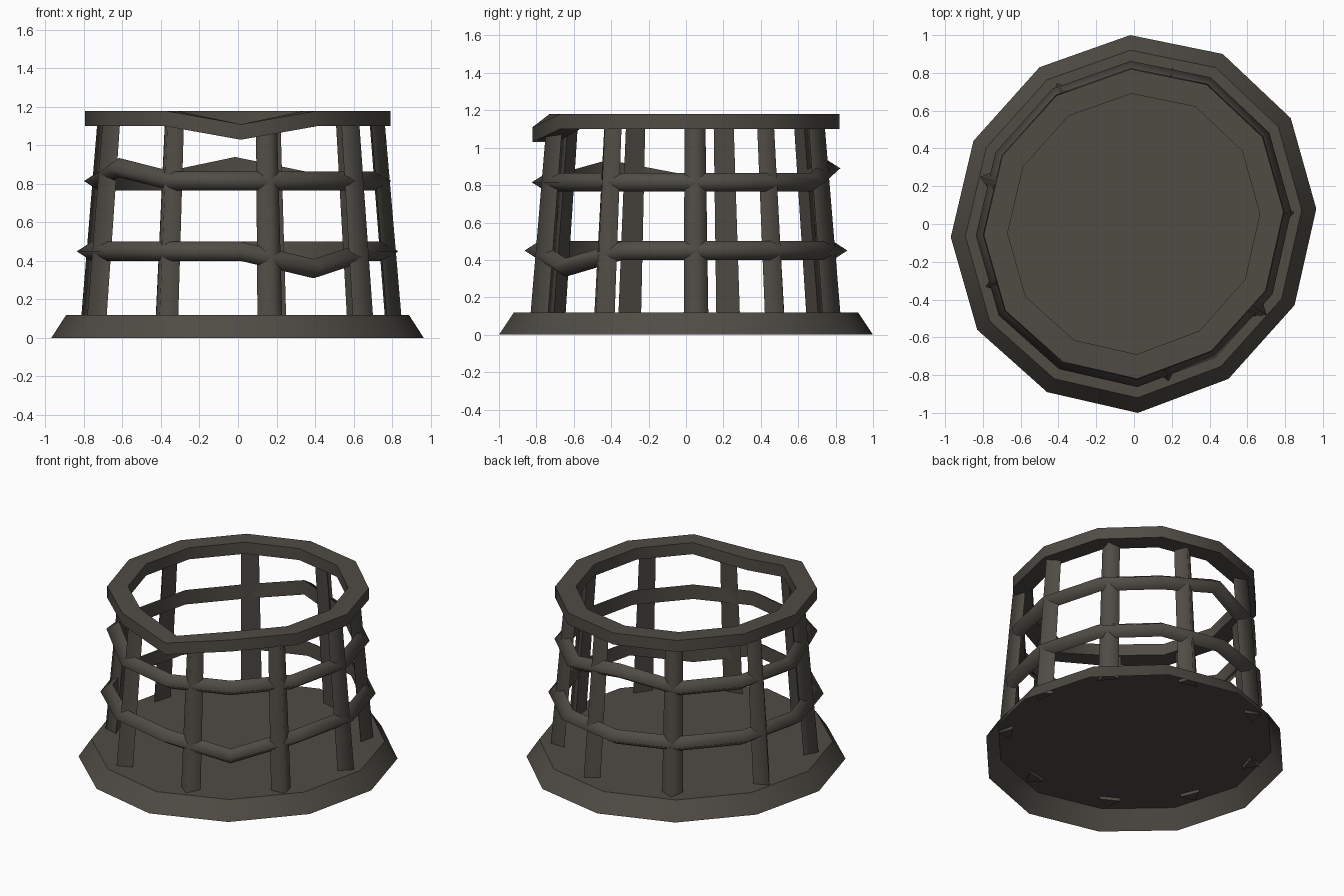
import bpy, math

if "Cube" in bpy.data.objects:
    bpy.data.objects.remove(bpy.data.objects["Cube"])

# One dark metal colour
metal = bpy.data.materials.new("dark_metal")
metal.diffuse_color = (0.08, 0.072, 0.06, 1)
metal.use_nodes = True
metal.node_tree.nodes["Principled BSDF"].inputs["Base Color"].default_value = metal.diffuse_color

# Slightly uneven twelve-sided outline shared by base, hoops and rim
OUTLINE = [(-0.02, 1.0), (0.47, 0.90), (0.83, 0.56), (0.965, 0.08),
           (0.85, -0.43), (0.50, -0.82), (0.02, -1.0), (-0.46, -0.89),
           (-0.83, -0.56), (-0.97, -0.07), (-0.85, 0.44), (-0.50, 0.83)]
N = len(OUTLINE)


def make(name, verts, faces, angle):
    mesh = bpy.data.meshes.new(name)
    mesh.from_pydata(verts, [], faces)
    mesh.materials.append(metal)
    obj = bpy.data.objects.new(name, mesh)
    bpy.context.collection.objects.link(obj)
    bpy.ops.object.select_all(action='DESELECT')
    obj.select_set(True)
    bpy.context.view_layer.objects.active = obj
    bpy.ops.object.mode_set(mode='EDIT')
    bpy.ops.mesh.select_all(action='SELECT')
    bpy.ops.mesh.normals_make_consistent(inside=False)
    bpy.ops.object.mode_set(mode='OBJECT')
    bpy.ops.object.shade_smooth_by_angle(angle=math.radians(angle))
    return obj


def sweep(name, section, bends, angle):
    """Run a closed (scale, z) section round the outline; bends lift single corners."""
    k = len(section)
    verts = [(x * s, y * s, z + bends.get(i, 0))
             for i, (x, y) in enumerate(OUTLINE) for s, z in section]
    faces = [(i * k + j, (i + 1) % N * k + j,
              (i + 1) % N * k + (j + 1) % k, i * k + (j + 1) % k)
             for i in range(N) for j in range(k)]
    return make(name, verts, faces, angle)


# Base: sloped skirt, open below, closed by a floor
verts = [(x * s, y * s, z) for s, z in ((1, 0), (0.92, 0.12)) for x, y in OUTLINE]
faces = [(i, (i + 1) % N, (i + 1) % N + N, i + N) for i in range(N)]
make("base", verts, faces + [tuple(range(N, 2 * N))], 40)

# Top rim with one sagging corner at the front
sweep("top_rim", [(0.82, 1.10), (0.82, 1.18), (0.69, 1.18), (0.69, 1.10)],
      {6: -0.07}, 40)

# Triangular hoops, bent at a few corners
sweep("lower_hoop", [(0.785, 0.40), (0.863, 0.45), (0.785, 0.50)], {5: -0.09}, 118)
sweep("upper_hoop", [(0.745, 0.765), (0.825, 0.815), (0.745, 0.865)],
      {0: 0.075, 8: 0.07}, 118)

# Nine leaning triangular bars, ridge facing outwards
BAR_ANGLES = [76, 38, 4, -34.5, -77.6, -118.6, -157, 163, 118.7]
for n, deg in enumerate(BAR_ANGLES):
    a = math.radians(deg)
    c, s = math.cos(a), math.sin(a)
    verts = []
    for z, inner, tip, half in ((0.10, 0.77, 0.852, 0.066), (1.11, 0.69, 0.765, 0.056)):
        for r, t in ((inner, -half), (tip, 0), (inner, half)):
            verts.append((r * c - t * s, r * s + t * c, z))
    faces = [(0, 1, 4, 3), (1, 2, 5, 4), (2, 0, 3, 5), (0, 2, 1), (3, 4, 5)]
    bar = make(f"upright_bar_{n + 1}", verts, faces, 118)
    # Keep the end caps crisp against the smooth sides
    for p in bar.data.polygons:
        if len(p.vertices) == 3:
            p.use_smooth = False
